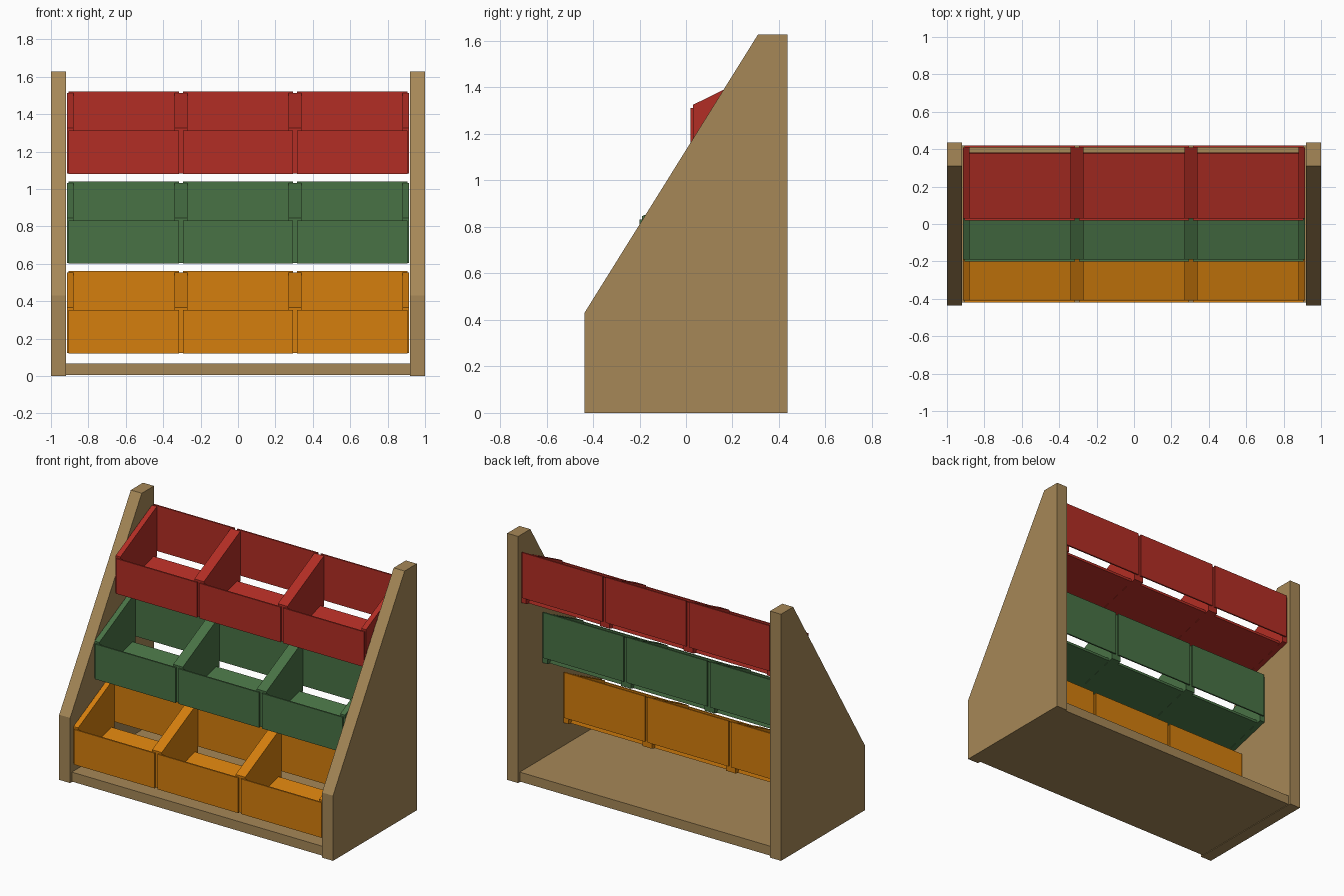
import bpy

cube = bpy.data.objects.get("Cube")
if cube:
    bpy.data.objects.remove(cube, do_unlink=True)


def material(name, rgb):
    mat = bpy.data.materials.new(name)
    mat.use_nodes = True
    mat.diffuse_color = (*rgb, 1)
    mat.node_tree.nodes["Principled BSDF"].inputs["Base Color"].default_value = (*rgb, 1)
    return mat


wood = material("wood", (0.38, 0.245, 0.095))
orange = material("orange", (0.66, 0.21, 0.004))
green = material("green", (0.066, 0.17, 0.06))
red = material("red", (0.45, 0.027, 0.018))


def slab(name, profile, x0, x1, mat):
    """Extrude a (y, z) outline from x0 to x1."""
    n = len(profile)
    verts = [(x, y, z) for x in (x0, x1) for y, z in profile]
    faces = [tuple(reversed(range(n))), tuple(range(n, 2 * n))]
    faces += [(i, (i + 1) % n, n + (i + 1) % n, n + i) for i in range(n)]
    mesh = bpy.data.meshes.new(name)
    mesh.from_pydata(verts, [], faces)
    mesh.materials.append(mat)
    obj = bpy.data.objects.new(name, mesh)
    bpy.context.collection.objects.link(obj)
    return obj


def rect(y0, y1, z0, z1):
    return [(y0, z0), (y1, z0), (y1, z1), (y0, z1)]


# Stand: two sloped end panels and a base board
end_outline = [(-0.437, 0), (0.437, 0), (0.437, 1.628), (0.31, 1.628), (-0.437, 0.43)]
slab("right_end_panel", end_outline, -1, -0.92, wood)
slab("left_end_panel", end_outline, 0.92, 1, wood)
slab("base_board", rect(-0.42, 0.42, 0.004, 0.066), -0.92, 0.92, wood)

# Bin outlines, measured from the bin's front bottom edge
WIDTH, WALL, DEPTH, SKIN = 0.61, 0.035, 0.40, 0.01
BACK = DEPTH - SKIN
front_outline = rect(0, SKIN, 0, 0.232)
back_outline = rect(BACK, DEPTH, 0.14, 0.44)
wall_outline = [(SKIN, 0.003), (BACK, 0.102), (BACK, 0.433), (SKIN, 0.245)]
floor_outline = [(SKIN, 0.005), (0.362, 0.096), (0.357, 0.117), (SKIN, 0.026)]


def storage_bin(label, x, y, z, mat):
    def part(name, outline, x0, x1):
        moved = [(y + py, z + pz) for py, pz in outline]
        slab(f"{label}_{name}", moved, x + x0, x + x1, mat)

    half = WIDTH / 2
    part("front", front_outline, 0.01 - half, half - 0.01)
    part("back", back_outline, 0.01 - half, half - 0.01)
    part("right_wall", wall_outline, -half, WALL - half)
    part("left_wall", wall_outline, half - WALL, half)
    part("floor", floor_outline, WALL - half, half - WALL)


# Three stepped rows of three bins
rows = [("lower_bin", orange), ("middle_bin", green), ("upper_bin", red)]
for r, (label, mat) in enumerate(rows):
    for c in range(3):
        storage_bin(f"{label}_{c + 1}", (c - 1) * WIDTH,
                    -0.42 + 0.22 * r, 0.12 + 0.48 * r, mat)
